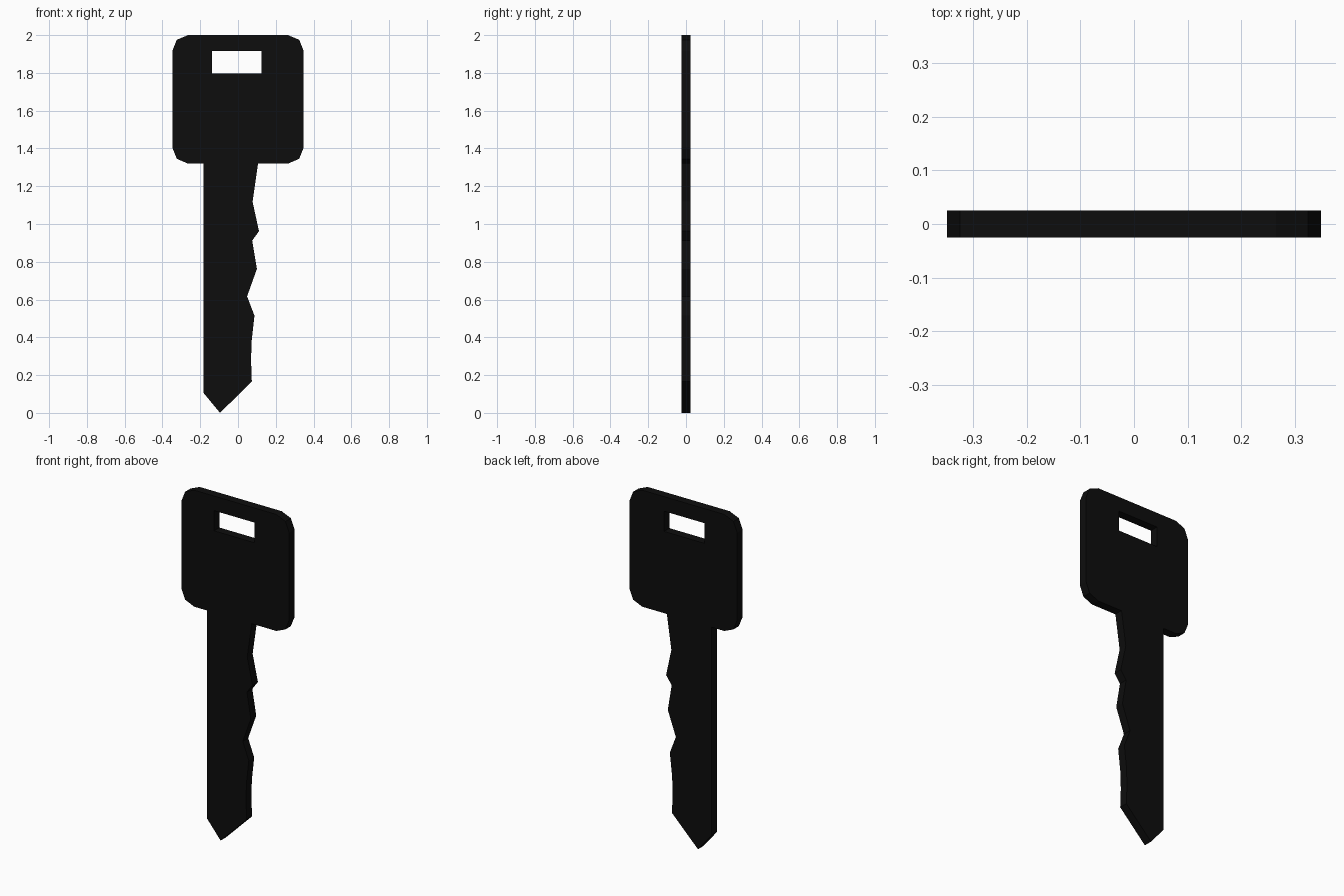
import bpy, bmesh
from math import radians

if "Cube" in bpy.data.objects:
    bpy.data.objects.remove(bpy.data.objects["Cube"])

HALF_THICKNESS = 0.025

# Head: rounded square, one quarter corner mirrored to all four
CX, CZ, HW, HH = 0.0, 1.66, 0.348, 0.34
corner = [(HW, HH - 0.085), (HW - 0.024, HH - 0.025), (HW - 0.083, HH)]
bottom_right = [(CX + x, CZ - z) for x, z in reversed(corner)]
top_right = [(CX + x, CZ + z) for x, z in corner]
top_left = [(CX - x, CZ + z) for x, z in reversed(corner)]
bottom_left = [(CX - x, CZ - z) for x, z in corner]

# Blade: straight back, pointed tip, toothed cutting edge
blade = [(-0.182, 1.32), (-0.182, 0.105), (-0.095, 0.0), (0.073, 0.167),
         (0.069, 0.28), (0.072, 0.38), (0.087, 0.515), (0.048, 0.617),
         (0.1, 0.762), (0.075, 0.912), (0.111, 0.962), (0.077, 1.118),
         (0.106, 1.32)]

outline = blade + bottom_right + top_right + top_left + bottom_left
ring_slot = [(-0.137, 1.797), (0.124, 1.797), (0.124, 1.915), (-0.137, 1.915)]

# Filled flat curve with the slot as an inner loop, extruded both ways
curve = bpy.data.curves.new("key", 'CURVE')
curve.dimensions = '2D'
curve.fill_mode = 'BOTH'
curve.extrude = HALF_THICKNESS
for loop in (outline, ring_slot):
    spline = curve.splines.new('POLY')
    spline.points.add(len(loop) - 1)
    for point, (x, z) in zip(spline.points, loop):
        point.co = (x, z, 0, 1)
    spline.use_cyclic_u = True

key = bpy.data.objects.new("key", curve)
bpy.context.collection.objects.link(key)
key.rotation_euler = (radians(90), 0, 0)
bpy.context.view_layer.objects.active = key
key.select_set(True)
bpy.ops.object.convert(target='MESH')
key = bpy.context.object

# Weld the caps to the rim and keep faces flat
bm = bmesh.new()
bm.from_mesh(key.data)
bmesh.ops.remove_doubles(bm, verts=bm.verts, dist=0.0005)
bmesh.ops.recalc_face_normals(bm, faces=bm.faces)
for face in bm.faces:
    face.smooth = False
bm.to_mesh(key.data)
bm.free()

# Black finish
black = bpy.data.materials.new("black")
black.diffuse_color = (0.004, 0.004, 0.004, 1)
black.use_nodes = True
black.node_tree.nodes["Principled BSDF"].inputs["Base Color"].default_value = black.diffuse_color
key.data.materials.clear()
key.data.materials.append(black)
